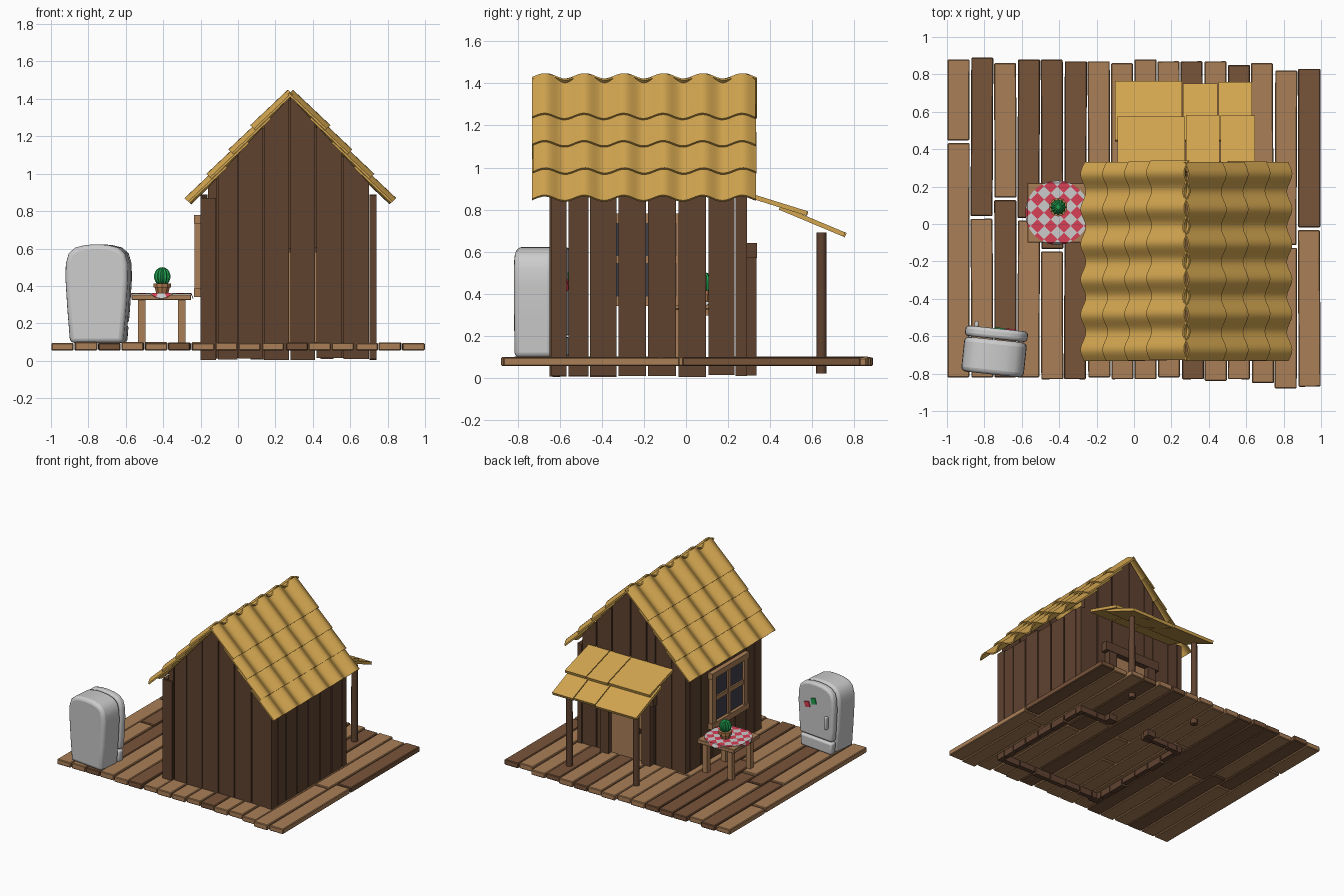
import bpy, bmesh, math, random
from mathutils import Matrix, Vector

if "Cube" in bpy.data.objects:
    bpy.data.objects.remove(bpy.data.objects["Cube"])

random.seed(4)
R = random.uniform


def material(name, rgb):
    m = bpy.data.materials.new(name)
    m.diffuse_color = (*rgb, 1)
    m.use_nodes = True
    m.node_tree.nodes["Principled BSDF"].inputs["Base Color"].default_value = m.diffuse_color
    return m


WALL = material("dark_wood", (.115, .055, .03))
DARK = material("brown_wood", (.19, .09, .042))
LIGHT = material("light_wood", (.40, .21, .095))
STRAW = material("roof_yellow", (.65, .38, .08))
RED = material("red", (.68, .05, .09))
WHITE = material("cloth_white", (.55, .55, .55))
GREEN = material("green", (.015, .36, .08))
GLASS = material("glass", (.05, .05, .07))
CLAY = material("clay", (.45, .19, .07))


def finish(name, bm, mats=(), bevel=0, segs=1, smooth=False, matrix=None):
    bmesh.ops.recalc_face_normals(bm, faces=bm.faces)
    if matrix:
        bm.transform(matrix)
    me = bpy.data.meshes.new(name)
    bm.to_mesh(me)
    bm.free()
    ob = bpy.data.objects.new(name, me)
    bpy.context.collection.objects.link(ob)
    for m in mats:
        me.materials.append(m)
    if bevel:
        b = ob.modifiers.new("bevel", 'BEVEL')
        b.width, b.segments = bevel, segs
        b.limit_method, b.angle_limit = 'ANGLE', math.radians(50)
    if smooth:
        bpy.ops.object.select_all(action='DESELECT')
        ob.select_set(True)
        bpy.context.view_layer.objects.active = ob
        bpy.ops.object.shade_smooth_by_angle(angle=math.radians(40))
    return ob


def prism(name, pts, y0, y1, mat=None, **kw):
    """Extrude an (x, z) outline from y0 to y1."""
    bm = bmesh.new()
    f = bm.faces.new([bm.verts.new((x, y0, z)) for x, z in pts])
    ext = bmesh.ops.extrude_face_region(bm, geom=[f])["geom"]
    bmesh.ops.translate(bm, vec=(0, y1 - y0, 0),
                        verts=[v for v in ext if isinstance(v, bmesh.types.BMVert)])
    return finish(name, bm, [mat] if mat else [], **kw)


def box(name, x0, x1, y0, y1, z0, z1, mat=None, **kw):
    return prism(name, [(x0, z0), (x1, z0), (x1, z1), (x0, z1)], y0, y1, mat, **kw)


def cone(name, x, y, z0, z1, r0, r1, n, mat, **kw):
    bm = bmesh.new()
    bmesh.ops.create_cone(bm, cap_ends=True, segments=n, radius1=r0, radius2=r1, depth=z1 - z0,
                          matrix=Matrix.Translation((x, y, (z0 + z1) / 2)))
    return finish(name, bm, [mat], **kw)


# Deck: (top y, split y or None, bottom y, upper colour, lower colour) per column
L, D = LIGHT, DARK
deck = [(.88, .44, -.82, L, L), (.89, .035, -.82, D, L), (.86, .135, -.82, L, D),
        (.88, .025, -.82, D, L), (.88, -.14, -.83, D, L), (.87, None, -.83, D, D),
        (.87, .3, -.82, L, L), (.86, None, -.83, L, D), (.88, -.2, -.83, L, L),
        (.87, .1, -.82, L, L), (.87, None, -.83, D, L), (.87, .2, -.84, L, L),
        (.85, 0, -.83, D, L), (.86, None, -.85, L, L), (.82, -.12, -.88, L, L),
        (.83, -.025, -.87, D, L)]
for i, (top, split, bot, c1, c2) in enumerate(deck):
    x0 = -1 + i * .125
    parts = [(bot, top, c1)] if split is None else [(split + .007, top, c1), (bot, split - .007, c2)]
    for a, b, c in parts:
        mid = Vector((x0 + .0625, (a + b) / 2, 0))
        tilt = (Matrix.Translation(mid) @ Matrix.Rotation(R(-.006, .006), 4, 'Z')
                @ Matrix.Translation(-mid))
        box("deck_plank", x0 + .003, x0 + .121, a, b, .055, .097 + R(-.003, .003), c,
            bevel=.005, matrix=tilt)

# Gable walls: plank tops follow the roof slope
CX, SLOPE = .28, 1.11


def gable(name, spans, y0, y1):
    for a, b, z0 in spans:
        z0 += R(0, .012)
        prism(name, [(a, z0), (b, z0), (b, 1.415 - abs(b - CX) * SLOPE),
                     (a, 1.415 - abs(a - CX) * SLOPE)], y0, y1, WALL)


gable("front_wall_plank", [(-.16, -.115, .005), (-.108, -.004, .005), (.004, .13, .005),
                           (.138, .272, .0), (.28, .412, .0), (.42, .556, .005),
                           (.564, .70, .005)], -.635, -.60)
gable("back_wall_plank", [(-.16, -.08, .005), (-.072, .06, .005), (.068, .14, .005),
                          (.148, .28, .6), (.288, .44, .6), (.448, .575, .005),
                          (.583, .70, .005)], .25, .285)
box("corner_plank", -.2, -.118, -.65, -.637, .005, .87, WALL)

# Side walls
sides = [(-.64, -.568), (-.56, -.465), (-.458, -.33), (-.322, -.19), (-.182, -.047),
         (-.036, .096), (.106, .23), (.236, .29)]
for name, x0, x1 in (("left_wall_plank", -.2, -.162), ("right_wall_plank", .702, .74)):
    for a, b in sides:
        box(name, x0, x1, a, b, R(.003, .015), R(.87, .89), WALL)

# Wavy tile roof: four overlapping rows on each slope
YS, YE, NY, NS = -.73, .335, 68, 3
for side, label in ((-1, "left"), (1, "right")):
    d = Vector((side * .67, 0, -.743))
    n = Vector((side * .743, 0, .67))
    for row in range(4):
        bm = bmesh.new()
        shift = R(-.004, .004)
        grid = []
        for i in range(NY + 1):
            y = YS + (YE - YS) * i / NY
            w = .019 * math.cos(2 * math.pi * (y + .67) / .188)
            line = []
            for j in range(NS + 1):
                t = j / NS
                p = Vector((CX, y + shift, 1.436)) + d * (row * .175 + .275 * t) + n * (w + .022 * t)
                line.append((p, p - n * .011))
            grid.append([[bm.verts.new(q) for q in pair] for pair in line])
        for i in range(NY):
            for j in range(NS):
                for k in (0, 1):
                    bm.faces.new([grid[i][j][k], grid[i + 1][j][k],
                                  grid[i + 1][j + 1][k], grid[i][j + 1][k]])
        # close the rim between top and bottom sheets
        rim = [e for e in bm.edges if e.is_boundary]
        bmesh.ops.bridge_loops(bm, edges=rim)
        finish(label + "_roof_tiles", bm, [STRAW], smooth=True)

# Porch roof shingles
for name, xs, ya, za, yb, zb in (("upper_porch_shingle", (-.09, .275, .46, .65), .28, .885, .585, .79),
                                 ("lower_porch_shingle", (-.105, .26, .45, .635), .45, .82, .76, .69)):
    for a, b in zip(xs, xs[1:]):
        ln, ang = math.hypot(yb - ya, zb - za), math.atan2(zb - za, yb - ya)
        box(name, a + .003, b - .003, 0, ln + R(-.01, .005), -.022, 0, STRAW,
            matrix=Matrix.Translation((0, ya, za)) @ Matrix.Rotation(ang, 4, 'X'))
for x in (-.02, .56):
    cone("porch_post", x, .645, .02, .69, .025, .023, 12, WALL, smooth=True)

# Door and its frame
box("door", .15, .44, .262, .295, .09, .58, LIGHT)
box("left_door_jamb", .08, .15, .285, .335, .01, .57, WALL)
box("right_door_jamb", .44, .51, .285, .335, .01, .57, WALL)
box("door_lintel", .05, .54, .285, .338, .57, .64, WALL)
cone("door_knob", .19, .312, .32, .35, .014, .014, 10, WALL, smooth=True)

# Window on the left wall
wy0, wy1, wz0, wz1 = -.44, 0.0, .34, .78
box("window_glass", -.212, -.195, wy0 + .02, wy1 - .02, wz0 + .02, wz1 - .02, GLASS)
for y in (wy0, wy1 - .045):
    box("window_side", -.232, -.19, y, y + .045, wz0, wz1, LIGHT)
for z in (wz0, wz1 - .045):
    box("window_rail", -.236, -.19, wy0 - .01, wy1 + .01, z, z + .045, LIGHT)
box("window_mullion", -.226, -.19, -.237, -.203, wz0, wz1, LIGHT)
box("window_crossbar", -.224, -.19, wy0, wy1, .545, .579, LIGHT)

# Table
for i in range(3):
    y = -.10 + i * .108
    box("table_plank", -.57, -.25, y, y + .104, .325, .355, LIGHT, bevel=.003)
for x in (-.535, -.32):
    for y in (-.075, .155):
        box("table_leg", x, x + .04, y, y + .04, .097, .325, LIGHT)
    box("table_brace", x + .008, x + .032, -.05, .17, .295, .325, LIGHT)

# Checked cloth: a disc cut along diagonals, its edge drooping over the table
bm = bmesh.new()
bmesh.ops.create_circle(bm, cap_ends=True, segments=40, radius=.172)
cell = .05
cuts = [(Vector((s, 1, 0)).normalized(), k * cell) for s in (1, -1) for k in range(-3, 4)]
cuts += [(Vector(v), .16) for v in ((1, 0, 0), (-1, 0, 0), (0, 1, 0), (0, -1, 0))]
for no, dist in cuts:
    bmesh.ops.bisect_plane(bm, geom=bm.verts[:] + bm.edges[:] + bm.faces[:],
                           plane_co=no * dist, plane_no=no)
for f in bm.faces:
    c = f.calc_center_median()
    u, v = (c.x + c.y) / math.sqrt(2) / cell, (c.x - c.y) / math.sqrt(2) / cell
    f.material_index = (math.floor(u) + math.floor(v)) % 2
for v in bm.verts:
    v.co.z = -2.6 * max(0, abs(v.co.x) - .161, abs(v.co.y) - .161)
cloth = finish("tablecloth", bm, [RED, WHITE], matrix=Matrix.Translation((-.41, .06, .361)))
cloth.modifiers.new("thickness", 'SOLIDIFY').thickness = .004

# Potted cactus
px, py = -.405, .09
cone("pot", px, py, .36, .395, .034, .043, 10, CLAY)
cone("pot_rim", px, py, .392, .414, .05, .05, 10, CLAY)
bm = bmesh.new()
bmesh.ops.create_uvsphere(bm, u_segments=24, v_segments=12, radius=1)
for k, v in enumerate(bm.verts):
    a = math.atan2(v.co.y, v.co.x)
    r = .04 * (1 + .1 * math.cos(12 * a))
    v.co = (v.co.x * r, v.co.y * r, v.co.z * .05)
finish("cactus", bm, [GREEN], matrix=Matrix.Translation((px, py, .45)))

# Fridge: arched profile, door facing the back
FR = Matrix.Translation((-.745, -.68, 0)) @ Matrix.Rotation(math.radians(-6), 4, 'Z')


def arch(half):
    return half + [(-x, z) for x, z in reversed(half) if x > 0]


top = [(.168, .44), (.166, .52), (.15, .575), (.115, .605), (.06, .619), (0, .622)]
kw = dict(segs=3, smooth=True, matrix=FR)
prism("fridge_body", arch([(.143, .095), (.158, .28)] + top), -.125, .062, bevel=.025, **kw)
prism("fridge_door", arch([(.151, .2), (.158, .28)] + top), .066, .122, bevel=.018, **kw)
prism("fridge_drawer", [(-.143, .1), (.143, .1), (.15, .192), (-.15, .192)], .066, .12,
      bevel=.015, **kw)
box("fridge_handle", -.122, -.1, .118, .15, .3, .4, bevel=.008, **kw)
for name, x, z, m in (("red_magnet", .075, .44, RED), ("green_magnet", .015, .48, GREEN)):
    box(name, -.022, .022, .12, .128, -.022, .022, m,
        matrix=FR @ Matrix.Translation((x, 0, z)) @ Matrix.Rotation(.3, 4, 'Y'))
